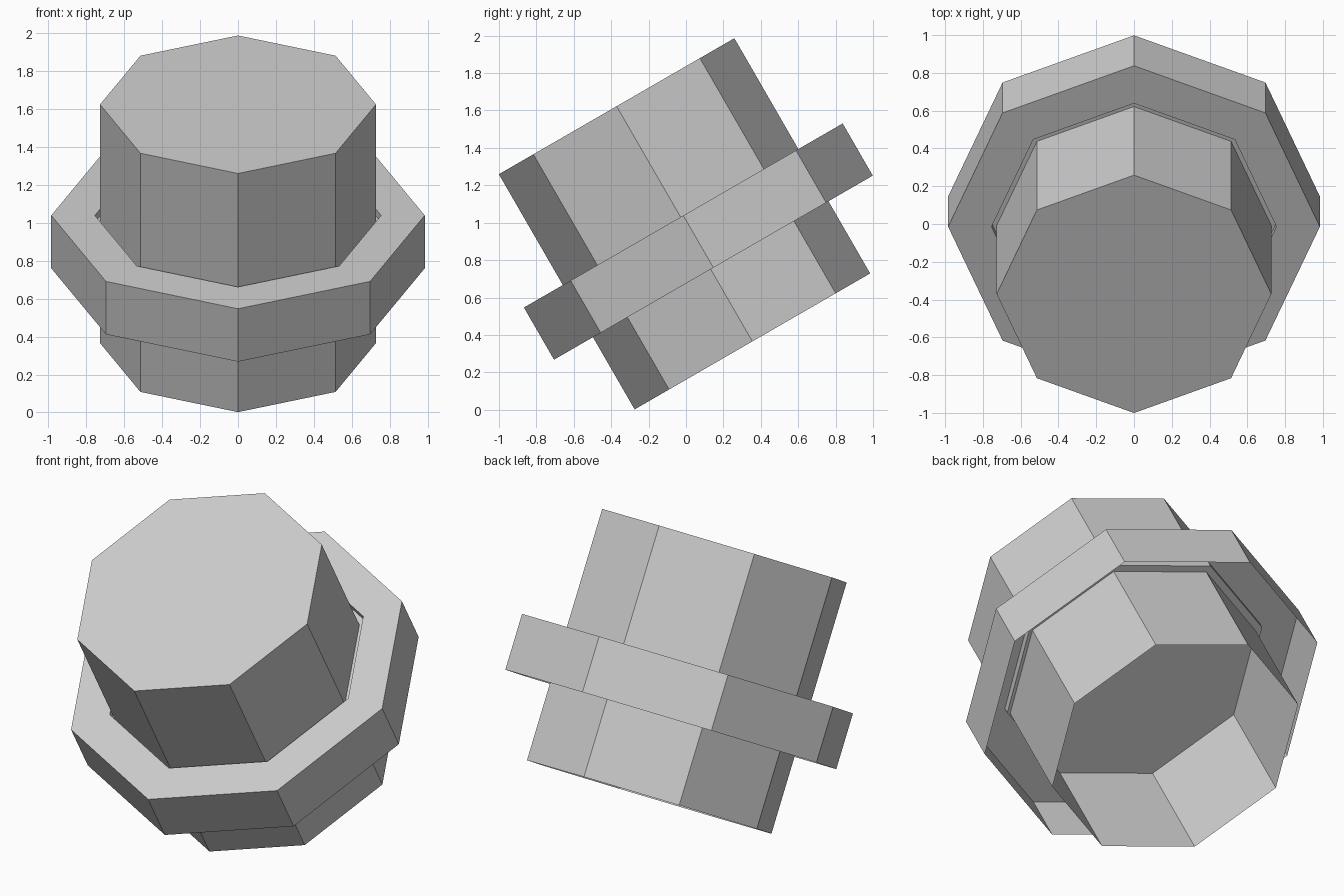
import bpy, bmesh
from math import radians, cos, sin, pi

if "Cube" in bpy.data.objects:
    bpy.data.objects.remove(bpy.data.objects["Cube"])

TILT = radians(30)
SIDES = 8


def octagon_shell(name, centre, profile):
    """Tilted octagonal shell through (radius, height) points, capped at the last one."""
    bm = bmesh.new()
    loops = [[bm.verts.new((r * cos(2 * pi * i / SIDES), r * sin(2 * pi * i / SIDES), z))
              for i in range(SIDES)] for r, z in profile]
    for a, b in zip(loops, loops[1:]):
        for i in range(SIDES):
            j = (i + 1) % SIDES
            bm.faces.new((a[i], a[j], b[j], b[i]))
    bm.faces.new(loops[-1])
    mesh = bpy.data.meshes.new(name)
    bm.to_mesh(mesh)
    bm.free()
    ob = bpy.data.objects.new(name, mesh)
    ob.location = centre
    ob.rotation_euler = (TILT, 0, 0)
    bpy.context.collection.objects.link(ob)
    return ob


# Core: hollow, open at the bottom
octagon_shell("core", (0, -0.008, 0.994), [(0.727, -0.726), (0.727, 0.726)])

# Collar: open underneath, with a shallow recess in its top around the core
octagon_shell("collar", (0, 0.066, 0.899),
              [(0.984, -0.161), (0.984, 0.161), (0.754, 0.161), (0.754, 0.119)])
